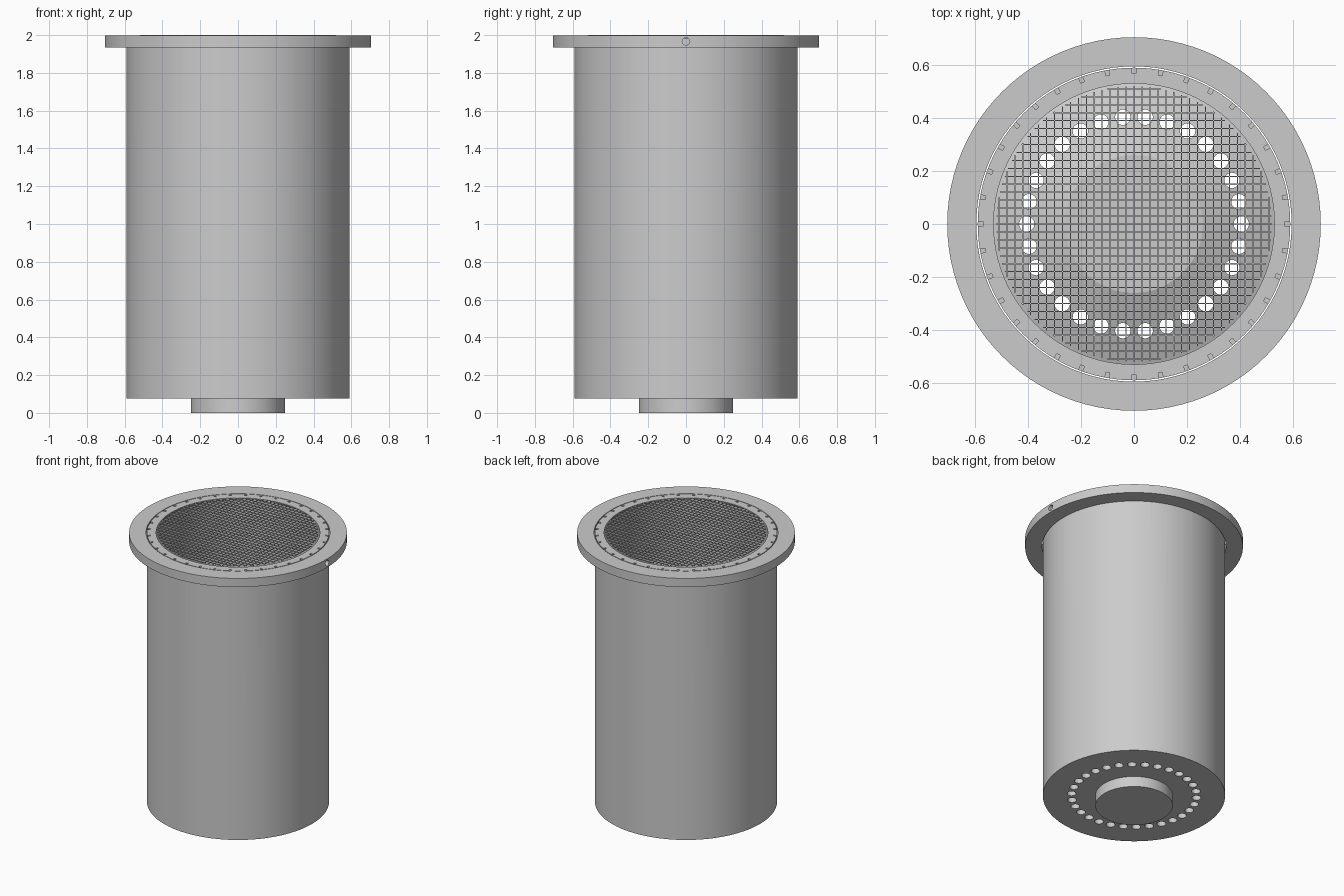
import bpy, bmesh, math
from mathutils import Matrix

if "Cube" in bpy.data.objects:
    bpy.data.objects.remove(bpy.data.objects["Cube"], do_unlink=True)

grey = bpy.data.materials.new("brushed grey")
grey.use_nodes = True
grey.diffuse_color = (0.6, 0.6, 0.6, 1)
grey.node_tree.nodes["Principled BSDF"].inputs["Base Color"].default_value = (0.6, 0.6, 0.6, 1)


def finish(name, bm, smooth=True):
    bmesh.ops.recalc_face_normals(bm, faces=bm.faces)
    mesh = bpy.data.meshes.new(name)
    bm.to_mesh(mesh)
    bm.free()
    ob = bpy.data.objects.new(name, mesh)
    bpy.context.collection.objects.link(ob)
    mesh.materials.append(grey)
    if smooth:
        bpy.ops.object.select_all(action="DESELECT")
        ob.select_set(True)
        bpy.context.view_layer.objects.active = ob
        bpy.ops.object.shade_smooth_by_angle(angle=math.radians(20))
    return ob


def lathe(name, profile, closed, sides=96):
    """Spin a radius/height profile about z; points on the axis are merged."""
    bm = bmesh.new()
    verts = [bm.verts.new((r, 0, z)) for r, z in profile]
    edges = [bm.edges.new(p) for p in zip(verts, verts[1:])]
    if closed:
        edges.append(bm.edges.new((verts[-1], verts[0])))
    bmesh.ops.spin(bm, geom=verts + edges, cent=(0, 0, 0), axis=(0, 0, 1),
                   angle=math.tau, steps=sides)
    bmesh.ops.remove_doubles(bm, verts=bm.verts, dist=1e-5)
    return finish(name, bm)


def cut(target, name, bm):
    cutter = finish(name, bm, False)
    cutter.hide_render = True
    cutter.hide_viewport = True
    mod = target.modifiers.new(name, "BOOLEAN")
    mod.operation = "DIFFERENCE"
    mod.solver = "EXACT"
    mod.object = cutter


def ring(count, radius, z):
    for i in range(count):
        yield (Matrix.Rotation(math.tau * i / count, 4, "Z")
               @ Matrix.Translation((radius, 0, z)))


# Barrel wall and the flange around its mouth
barrel = lathe("barrel", [(0.53, 0.075), (0.59, 0.075), (0.59, 1.997), (0.53, 1.997)], True)
flange = lathe("flange", [(0.595, 1.935), (0.705, 1.935), (0.705, 1.997), (0.595, 1.997)], True)

# Floor: flat below, sloping up to a flat raised centre, with the outlet stub
floor = lathe("floor", [(0, 0), (0.25, 0), (0.25, 0.075), (0.53, 0.075),
                        (0.53, 0.1), (0.26, 0.2), (0, 0.2)], False)

# Drain holes through the floor
bm = bmesh.new()
for m in ring(30, 0.405, 0.15):
    bmesh.ops.create_cone(bm, cap_ends=True, segments=20, radius1=0.029,
                          radius2=0.029, depth=0.5, matrix=m)
cut(floor, "drain_hole_cutter", bm)

# Small slots in the rim of the barrel
bm = bmesh.new()
for m in ring(36, 0.582, 1.997):
    bmesh.ops.create_cube(bm, size=1, matrix=m @ Matrix.Diagonal((0.026, 0.015, 0.03, 1)))
cut(barrel, "rim_slot_cutter", bm)

# Screw hole in the side of the flange
bm = bmesh.new()
bmesh.ops.create_cone(bm, cap_ends=True, segments=24, radius1=0.02, radius2=0.02, depth=0.16,
                      matrix=Matrix.Translation((0.66, 0, 1.967)) @ Matrix.Rotation(math.pi / 2, 4, "Y"))
cut(flange, "screw_hole_cutter", bm)

# Wire screen across the mouth
bm = bmesh.new()
reach, step, wire = 0.52, 0.03, 0.004
for i in range(-17, 18):
    offset = i * step
    length = 2 * math.sqrt(max(reach ** 2 - offset ** 2, 0))
    for angle in (0, math.pi / 2):
        m = Matrix.Rotation(angle, 4, "Z") @ Matrix.Translation((0, offset, 1.998))
        bmesh.ops.create_cube(bm, size=1, matrix=m @ Matrix.Diagonal((length, wire, wire, 1)))
finish("screen", bm, False)
